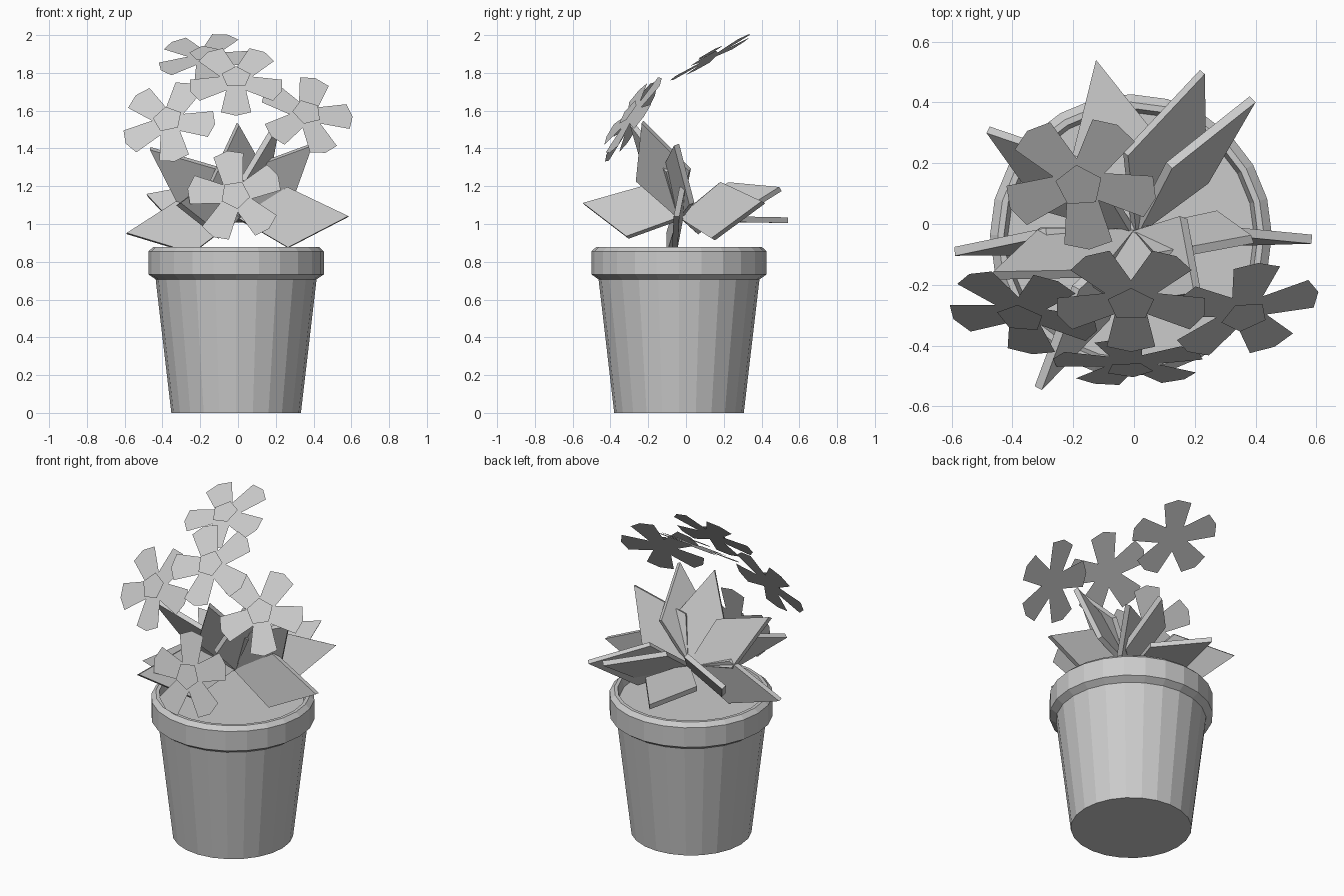
import bpy, bmesh, math
from mathutils import Vector

if "Cube" in bpy.data.objects:
    bpy.data.objects.remove(bpy.data.objects["Cube"])

mat = bpy.data.materials.new("plain grey")
mat.diffuse_color = (0.6, 0.6, 0.6, 1)
mat.use_nodes = True
mat.node_tree.nodes["Principled BSDF"].inputs["Base Color"].default_value = mat.diffuse_color


def finish(name, bm, recalc=True):
    if recalc:
        bmesh.ops.recalc_face_normals(bm, faces=bm.faces)
    me = bpy.data.meshes.new(name)
    bm.to_mesh(me)
    bm.free()
    me.materials.append(mat)
    ob = bpy.data.objects.new(name, me)
    bpy.context.collection.objects.link(ob)
    return ob


# Pot: lathed profile with a chamfered rim, closed by base and soil discs
def lathe(name, profile, centre, n=24):
    bm = bmesh.new()
    rings = []
    for r, z in profile:
        rings.append([bm.verts.new((centre[0] + r * math.cos(2 * math.pi * i / n),
                                    centre[1] + r * math.sin(2 * math.pi * i / n), z))
                      for i in range(n)])
    for a, b in zip(rings, rings[1:]):
        for i in range(n):
            j = (i + 1) % n
            bm.faces.new((a[i], a[j], b[j], b[i]))
    bm.faces.new(rings[0][::-1])
    bm.faces.new(rings[-1])
    return finish(name, bm)


lathe("pot", [(0.343, 0), (0.426, 0.707), (0.464, 0.733), (0.464, 0.855),
              (0.438, 0.879), (0.418, 0.879), (0.405, 0.83)], (-0.01, -0.037))


# Leaf: thick kite from the rosette centre to a tip, w is the half width vector
BASE = Vector((0, -0.03, 1.03))


def leaf(name, tip, w, thick=0.03):
    tip, w = Vector(tip), Vector(w)
    d = tip - BASE
    w -= d * (w.dot(d) / d.length_squared)
    off = d.cross(w).normalized() * thick / 2
    mid = BASE + d * 0.45
    pts = [BASE, mid + w, tip, mid - w]
    bm = bmesh.new()
    top = [bm.verts.new(p + off) for p in pts]
    bot = [bm.verts.new(p - off) for p in pts]
    bm.faces.new(top)
    bm.faces.new(bot[::-1])
    for i in range(4):
        j = (i + 1) % 4
        bm.faces.new((top[i], bot[i], bot[j], top[j]))
    finish(name, bm)


leaves = [
    ((-0.125, 0.54, 1.02), (0.155, 0.03, 0.0)),
    ((0.225, 0.50, 1.185), (0.13, -0.02, -0.11)),
    ((0.39, 0.41, 1.115), (0.055, -0.03, -0.15)),
    ((0.585, -0.05, 1.04), (0.0, 0.02, 0.16)),
    ((-0.48, 0.31, 1.15), (-0.08, -0.07, -0.13)),
    ((-0.59, -0.09, 0.95), (-0.02, 0.03, 0.15)),
    ((-0.315, -0.54, 1.105), (-0.05, 0.05, 0.135)),
    ((-0.465, -0.17, 1.40), (0.1, -0.07, 0.1)),
    ((0.0, -0.285, 1.53), (0.14, 0.05, 0.03)),
    ((0.21, -0.23, 1.54), (0.07, 0.14, 0.03)),
    ((0.39, -0.05, 1.42), (-0.1, -0.07, 0.1)),
]
for k, (tip, w) in enumerate(leaves):
    leaf("leaf_%d" % (k + 1), tip, w)


# Flower: five flat petals plus a small raised pentagon; c is the pentagon centre
def flower(k, c, normal, petal, lift=0.025):
    c, n = Vector(c), Vector(normal).normalized()
    u = Vector(petal)
    u = (u - n * u.dot(n)).normalized()
    v = n.cross(u)

    def at(r, a, side=0.0, h=0.0):
        x, y = r * math.cos(a) - side * math.sin(a), r * math.sin(a) + side * math.cos(a)
        return c + u * x + v * y + n * (h - lift)

    step = math.radians(72)
    bm = bmesh.new()
    valley = [bm.verts.new(at(0.09, (i - 0.5) * step)) for i in range(5)]
    bm.faces.new(valley)
    for i in range(5):
        a = i * step
        tip = [bm.verts.new(at(r, a, s)) for r, s in ((0.23, -0.08), (0.255, 0), (0.23, 0.08))]
        bm.faces.new([valley[i]] + tip + [valley[(i + 1) % 5]])
    finish("flower_petals_%d" % k, bm, False)
    bm = bmesh.new()
    bm.faces.new([bm.verts.new(at(0.08, (i - 0.5) * step, 0, lift)) for i in range(5)])
    finish("flower_centre_%d" % k, bm, False)


a5 = math.radians(27)
a2 = math.radians(-82)
flower(1, (-0.01, -0.265, 1.777), (0, -0.73, 0.68), (0, -0.68, -0.73))
flower(2, (-0.18, 0.125, 1.905), (-0.08, -0.494, 0.87), (math.cos(a2), math.sin(a2), -0.56))
flower(3, (0.365, -0.305, 1.592), (0.22, -0.79, 0.58), (0.05, 0.158, 0.196))
flower(4, (-0.373, -0.31, 1.555), (-0.18, -0.83, 0.52), (0.04, -0.125, -0.233))
flower(5, (-0.015, -0.48, 1.155), (0, -0.952, 0.305),
       (math.cos(a5), 0.305 * math.sin(a5), 0.952 * math.sin(a5)))
